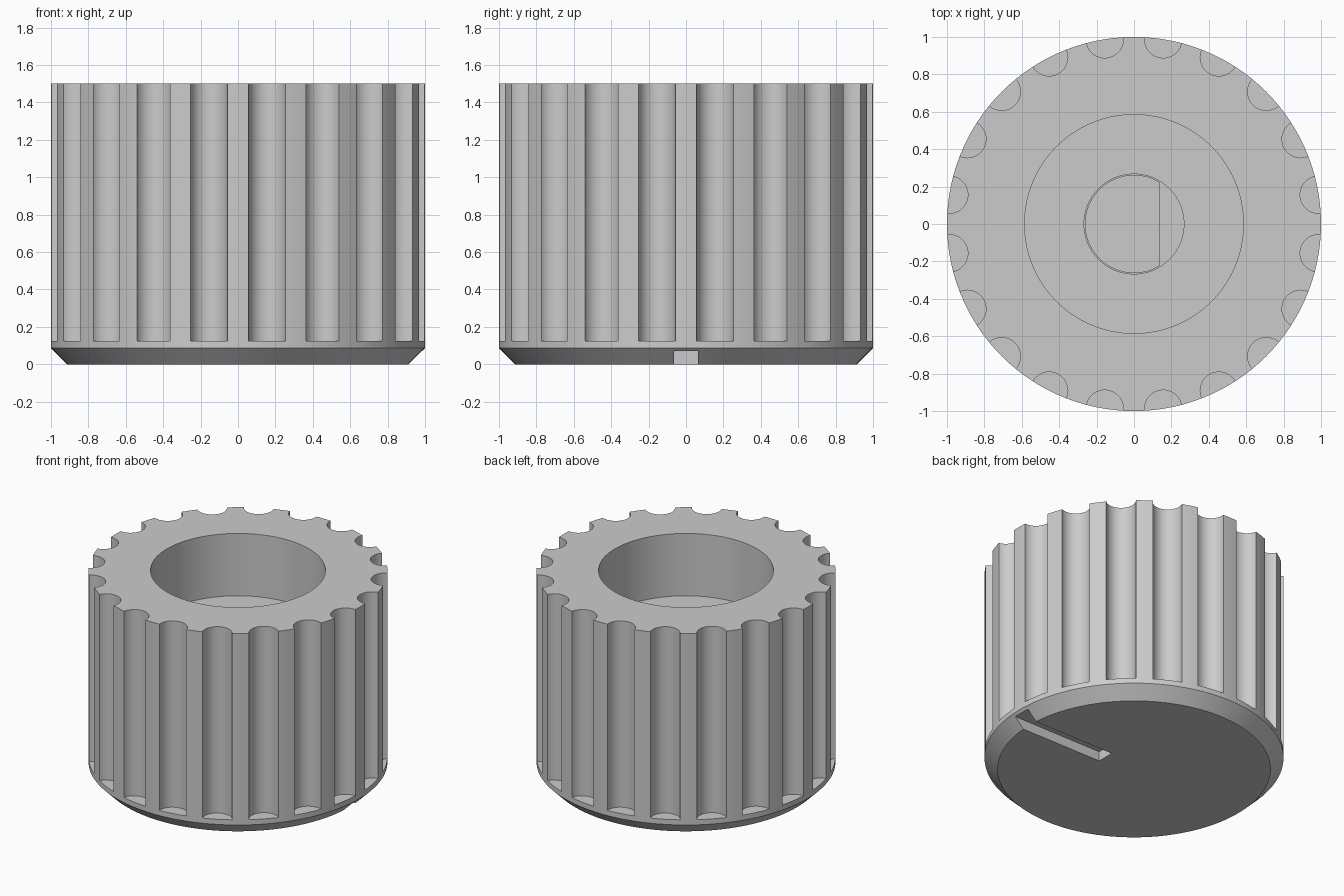
import bpy
import bmesh
from math import cos, sin, pi, radians, acos
from mathutils import Matrix, Vector

if "Cube" in bpy.data.objects:
    bpy.data.objects.remove(bpy.data.objects["Cube"], do_unlink=True)

HEIGHT = 1.5
GROOVES = 20
ABOVE = 0.2          # how far cutters pass the surface

grey = bpy.data.materials.new("grey_plastic")
grey.use_nodes = True
colour = (0.6, 0.6, 0.6, 1)
grey.diffuse_color = colour
grey.node_tree.nodes["Principled BSDF"].inputs["Base Color"].default_value = colour


def make_object(name, bm):
    bmesh.ops.recalc_face_normals(bm, faces=bm.faces)
    mesh = bpy.data.meshes.new(name)
    bm.to_mesh(mesh)
    bm.free()
    mesh.materials.append(grey)
    obj = bpy.data.objects.new(name, mesh)
    bpy.context.collection.objects.link(obj)
    return obj


def circle(radius, count, centre=(0, 0)):
    return [(centre[0] + radius * cos(2 * pi * i / count),
             centre[1] + radius * sin(2 * pi * i / count)) for i in range(count)]


def prism(bm, outline, low, high):
    """Extrude a closed outline between two heights."""
    face = bm.faces.new([bm.verts.new((x, y, low)) for x, y in outline])
    top = bmesh.ops.extrude_face_region(bm, geom=[face])["geom"]
    verts = [v for v in top if isinstance(v, bmesh.types.BMVert)]
    bmesh.ops.translate(bm, verts=verts, vec=(0, 0, high - low))


def cut(target, name, outlines, low, high):
    """Subtract one or more prisms from the target."""
    bm = bmesh.new()
    for outline in outlines:
        prism(bm, outline, low, high)
    cutter = make_object(name, bm)
    cutter.hide_render = True
    mod = target.modifiers.new(name, "BOOLEAN")
    mod.operation = "DIFFERENCE"
    mod.solver = "EXACT"
    mod.object = cutter
    bpy.context.view_layer.objects.active = target
    bpy.ops.object.modifier_apply(modifier=mod.name)
    bpy.data.objects.remove(cutter, do_unlink=True)


# Body: a round block with a bevelled edge around the closed face
bm = bmesh.new()
prism(bm, circle(1, 120), 0, HEIGHT)
rim = [e for e in bm.edges if all(v.co.z < 0.01 for v in e.verts)]
bmesh.ops.bevel(bm, geom=rim, offset=0.087, segments=1, affect="EDGES")
knob = make_object("knob_body", bm)

# Grip grooves: scallops centred on the outer surface
centres = [(i + 0.5) * 2 * pi / GROOVES for i in range(GROOVES)]
cut(knob, "grip_grooves",
    [circle(0.1, 32, (cos(a), sin(a))) for a in centres], 0.125, HEIGHT + ABOVE)

# Wide recess, then a round shaft hole, then a D-shaped shaft seat
cut(knob, "nut_recess", [circle(0.585, 96)], 1.04, HEIGHT + ABOVE)
cut(knob, "shaft_hole", [circle(0.267, 64)], 0.8, HEIGHT)

flat = acos(0.135 / 0.26)
arc = [flat + (2 * pi - 2 * flat) * i / 48 for i in range(49)]
cut(knob, "shaft_seat", [[(0.26 * cos(a), 0.26 * sin(a)) for a in arc]], 0.27, 0.9)

# Pointer slot in the closed face, running out to the edge
cut(knob, "pointer_slot",
    [[(0.25, -0.065), (1.2, -0.065), (1.2, 0.065), (0.25, 0.065)]], -ABOVE, 0.07)

bpy.ops.object.select_all(action="DESELECT")
knob.select_set(True)
bpy.context.view_layer.objects.active = knob
bpy.ops.object.shade_smooth_by_angle(angle=radians(30))
